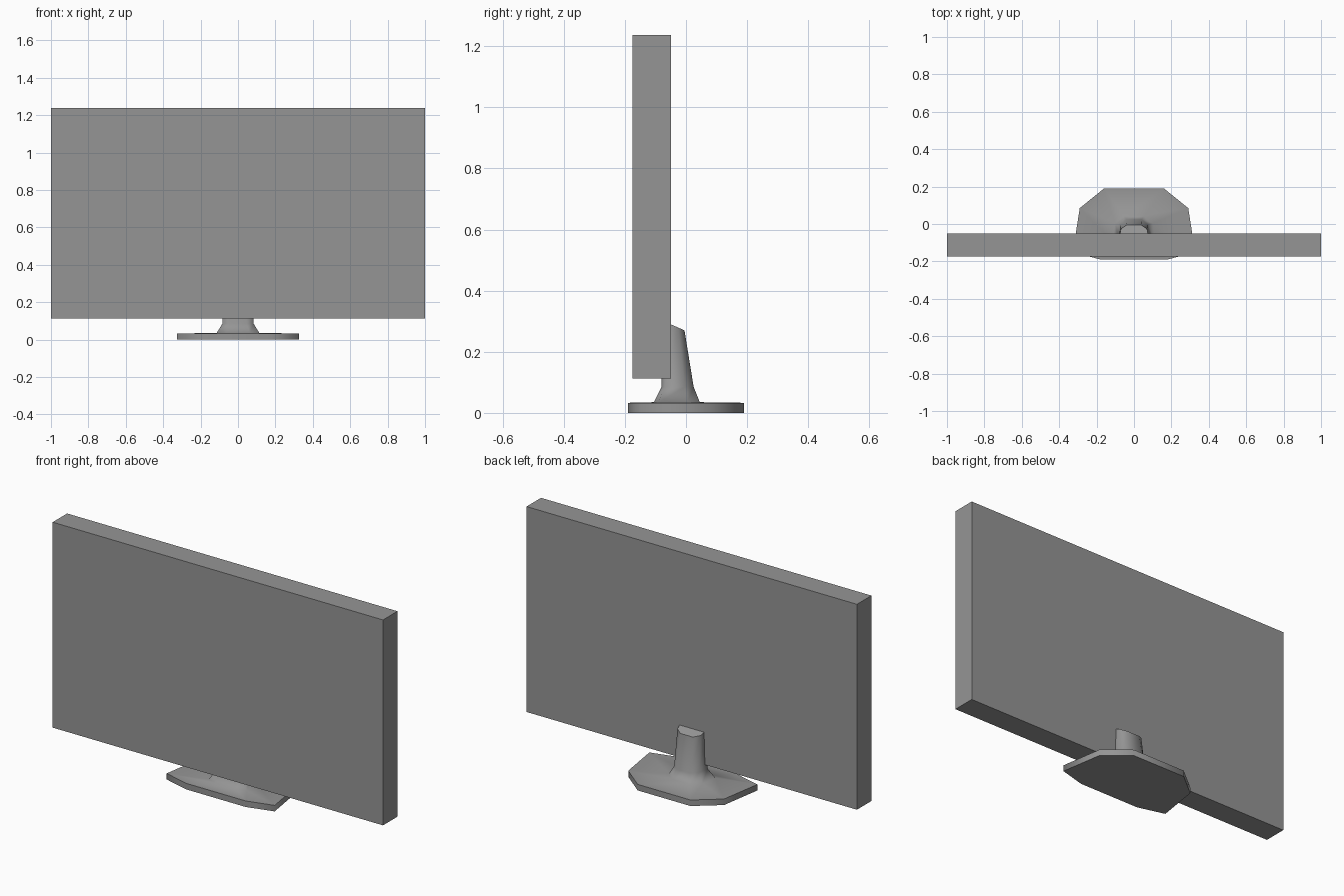
import bpy, bmesh

cube = bpy.data.objects.get("Cube")
if cube:
    bpy.data.objects.remove(cube, do_unlink=True)

grey = bpy.data.materials.new("mid_grey")
grey.use_nodes = True
colour = (0.3, 0.3, 0.3, 1)
grey.diffuse_color = colour
grey.node_tree.nodes["Principled BSDF"].inputs["Base Color"].default_value = colour


def add_object(name, bm):
    bmesh.ops.recalc_face_normals(bm, faces=bm.faces)
    mesh = bpy.data.meshes.new(name)
    bm.to_mesh(mesh)
    bm.free()
    mesh.materials.append(grey)
    obj = bpy.data.objects.new(name, mesh)
    bpy.context.collection.objects.link(obj)
    return obj


# Screen panel
bm = bmesh.new()
bmesh.ops.create_cube(bm, size=1)
for v in bm.verts:
    v.co = (v.co.x * 2, v.co.y * 0.125 - 0.112, v.co.z * 1.124 + 0.675)
add_object("screen_panel", bm)

# Stand: one eight-sided outline lofted from the foot up through the neck
half = [(0.18, -0.19), (0.327, -0.15), (0.29, 0.085), (0.16, 0.19)]
outline = half + [(-x, y) for x, y in reversed(half)]

# x scale, front y, back y, front z, back z
levels = [
    (1.0, -0.19, 0.19, 0.0, 0.0),
    (1.0, -0.19, 0.19, 0.033, 0.033),
    (0.35, -0.105, 0.045, 0.035, 0.035),
    (0.255, -0.08, 0.025, 0.085, 0.085),
    (0.24, -0.08, -0.005, 0.303, 0.27),
]

bm = bmesh.new()
rings = []
for scale, y0, y1, z0, z1 in levels:
    ring = []
    for x, y in outline:
        t = (y + 0.19) / 0.38
        ring.append(bm.verts.new((x * scale, y0 + (y1 - y0) * t, z0 + (z1 - z0) * t)))
    rings.append(ring)
for low, high in zip(rings, rings[1:]):
    for i in range(len(low)):
        j = (i + 1) % len(low)
        bm.faces.new((low[i], low[j], high[j], high[i]))
bm.faces.new(rings[0][::-1])
bm.faces.new(rings[-1])

# Smooth surface with crisp foot rim and neck top
for f in bm.faces:
    f.smooth = True
for ring in (rings[0], rings[1], rings[-1]):
    for i in range(len(ring)):
        bm.edges.get((ring[i - 1], ring[i])).smooth = False
add_object("stand", bm)
